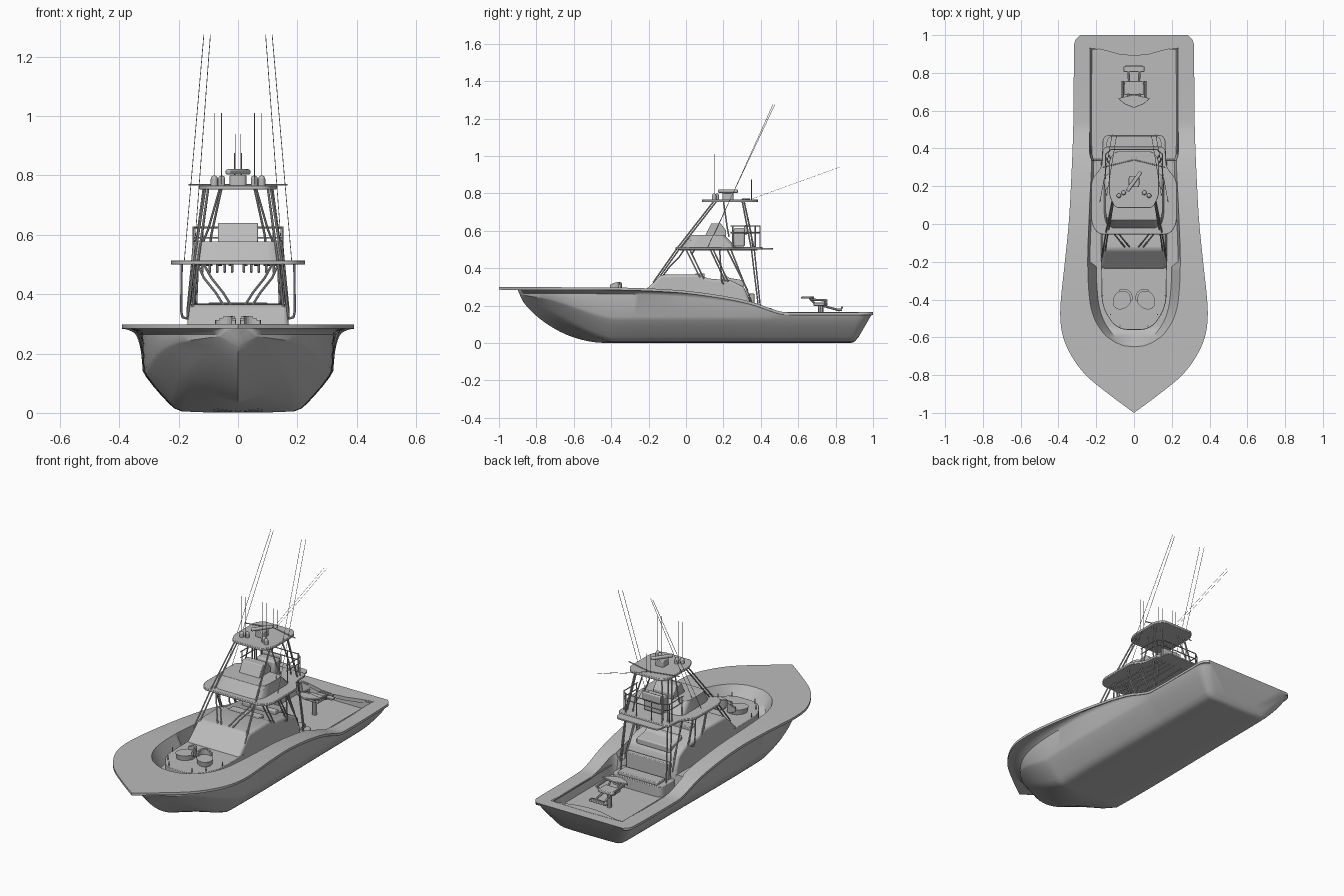
import bpy, bmesh, math
from mathutils import Vector, Matrix

if "Cube" in bpy.data.objects:
    bpy.data.objects.remove(bpy.data.objects["Cube"])

grey = bpy.data.materials.new("light grey")
grey.diffuse_color = (0.5, 0.5, 0.5, 1)
grey.use_nodes = True
grey.node_tree.nodes["Principled BSDF"].inputs["Base Color"].default_value = grey.diffuse_color


def finish(name, bm):
    bmesh.ops.recalc_face_normals(bm, faces=bm.faces)
    me = bpy.data.meshes.new(name)
    bm.to_mesh(me)
    bm.free()
    me.materials.append(grey)
    ob = bpy.data.objects.new(name, me)
    bpy.context.collection.objects.link(ob)
    return ob


def bevel(ob, w, seg=2):
    m = ob.modifiers.new("bevel", 'BEVEL')
    m.width, m.segments, m.limit_method = w, seg, 'ANGLE'


def interp(pts, y, smooth=True):
    """Piecewise value at y, linear or cubic."""
    if y <= pts[0][0]:
        return pts[0][1]
    for i in range(len(pts) - 1):
        (a, va), (b, vb) = pts[i], pts[i + 1]
        if y <= b:
            t = (y - a) / (b - a)
            if not smooth:
                return va + (vb - va) * t
            p, q = pts[max(i - 1, 0)], pts[min(i + 2, len(pts) - 1)]
            ma = (vb - p[1]) / (b - p[0]) * (b - a)
            mb = (q[1] - va) / (q[0] - a) * (b - a)
            return ((2*t**3 - 3*t*t + 1) * va + (t**3 - 2*t*t + t) * ma
                    + (3*t*t - 2*t**3) * vb + (t**3 - t*t) * mb)
    return pts[-1][1]


def slab(name, half, z0, z1, round_r=0.0, top=None, edge=0.003):
    """Mirrored half outline (front to back) extruded upward; top may differ."""
    def full(h):
        return h + [(-x, y) for x, y in reversed(h) if x > 1e-6]
    bm = bmesh.new()
    lo = [bm.verts.new((x, y, z0)) for x, y in full(half)]
    hi = [bm.verts.new((x, y, z1)) for x, y in full(top or half)]
    n = len(lo)
    bm.faces.new(lo)
    bm.faces.new(hi)
    for i in range(n):
        j = (i + 1) % n
        bm.faces.new((lo[i], lo[j], hi[j], hi[i]))
    if round_r:
        es = [bm.edges.get((a, b)) for a, b in zip(lo, hi) if abs(a.co.x) > 1e-6]
        bmesh.ops.bevel(bm, geom=es, offset=round_r, segments=4, profile=0.5, affect='EDGES')
    ob = finish(name, bm)
    if edge:
        bevel(ob, edge)
    return ob


def prism(name, prof, w, taper=0.0, edge=0.01):
    """Side profile (y, z) extruded across x, narrowing with height."""
    z0 = min(z for _, z in prof)
    bm = bmesh.new()
    s = [[bm.verts.new((k * (w - taper * (z - z0)), y, z)) for y, z in prof] for k in (1, -1)]
    for v in s:
        bm.faces.new(v)
    for i in range(len(prof)):
        j = (i + 1) % len(prof)
        bm.faces.new((s[0][i], s[0][j], s[1][j], s[1][i]))
    ob = finish(name, bm)
    bevel(ob, edge, 3)
    return ob


def box(name, c, size, edge=0.004, turn=0.0):
    bm = bmesh.new()
    bmesh.ops.create_cube(bm, size=1, matrix=Matrix.Translation(c) @ Matrix.Rotation(turn, 4, 'Z')
                          @ Matrix.Diagonal((*size, 1)))
    ob = finish(name, bm)
    bevel(ob, edge)
    return ob


def tubes(name, paths, r=0.004, mirror=True):
    bm = bmesh.new()
    for path in paths:
        for s in ((1, -1) if mirror else (1,)):
            pts = [Vector((x * s, y, z)) for x, y, z in path]
            for a, b in zip(pts, pts[1:]):
                d = b - a
                m = Matrix.Translation((a + b) / 2) @ d.to_track_quat('Z', 'Y').to_matrix().to_4x4()
                bmesh.ops.create_cone(bm, cap_ends=True, segments=8, radius1=r, radius2=r,
                                      depth=d.length + r * 0.6, matrix=m)
    return finish(name, bm)


# Hull with flared deck edge and sunken well, lofted along y
SHEER_W = [(-1, 0), (-.9, .135), (-.8, .255), (-.7, .33), (-.6, .375), (-.5, .39), (-.4, .387),
           (-.2, .366), (0, .346), (.2, .334), (.5, .322), (.93, .317), (.97, .312), (1, .285)]
HULL_W = [(-.9, 0), (-.87, .07), (-.8, .16), (-.7, .24), (-.6, .285), (-.45, .315), (-.2, .325),
          (0, .325), (.5, .317), (.92, .311), (.97, .3), (1, .268)]
SHEER_Z = [(-1, .299), (-.4, .297), (-.2, .292), (0, .279), (.2, .252), (.35, .22), (.46, .182), (.53, .165), (1, .165)]
KEEL_Z = [(-.9, .285), (-.87, .22), (-.8, .145), (-.7, .075), (-.6, .03), (-.5, .006), (-.42, .001),
          (.92, .001), (.96, .004), (.985, .014), (1, .034)]
LIP = [(-.88, .034), (0, .034), (.5, .018), (1, .018)]
WELL_W = [(-.65, 0), (-.645, .05), (-.62, .11), (-.58, .16), (-.5, .21), (-.4, .235), (-.2, .245),
          (.1, .235), (.34, .225), (.36, .235), (1, .235)]
FLOOR_Z = [(-.65, .298), (-.56, .2), (.335, .2), (.345, .11), (.928, .11), (.932, .165), (1, .165)]
SECTION = [(0, 0), (.35, .001), (.58, .004), (.66, .014), (.72, .032), (.80, .06), (.88, .09), (.95, .12), (.985, .14)]


def station(y):
    ws, zs = interp(SHEER_W, y), interp(SHEER_Z, y)
    wh = max(0, interp(HULL_W, y))
    top = zs - (interp(LIP, y, False) if y > -.88 else .014)
    zk = min(max(.001, interp(KEEL_Z, y)), top)
    if y < -.899:
        zk = top = zs - .014
    k = min(1, (top - zk) / .15)
    vee = min(1, max(0, (-.4 - y) / .4))
    rake = max(0, (y - .75) / .25) ** 2 * .58
    pts = [(wh * f, zk + d * k * (1 - vee) + f * .85 * (top - zk) * vee) for f, d in SECTION] + [(wh, top)]
    flare = max(0, ws - wh)
    pts += [(wh + flare * .2, top + (zs - .014 - top) * .6), (wh + flare * .62, zs - .014)]
    pts = [(x, y - rake * (zs - z), z) for x, z in pts]
    wi = min(max(0, interp(WELL_W, y)), ws)
    zf = min(interp(FLOOR_Z, y, False), zs)
    wf = max(0, wi - (.045 if y < -.2 else .012)) if y > -.65 else 0
    return pts + [(ws, y, zs - .014), (ws, y, zs), (wi, y, zs), (wf, y, zf), (0, y, zf)]


ys = sorted({round(-1 + i * .025, 4) for i in range(81)}
            | {-.99, -.89, -.885, -.87, -.86, -.645, -.64, -.63, .335, .345, .928, .932, .96, .985, .993})
bm = bmesh.new()
for s in (1, -1):
    rows = [[bm.verts.new((x * s, y, z)) for x, y, z in station(y)] for y in ys]
    for a, b in zip(rows, rows[1:]):
        for i in range(len(a) - 1):
            bm.faces.new((a[i], a[i + 1], b[i + 1], b[i]))
    bm.faces.new(rows[-1])
bmesh.ops.remove_doubles(bm, verts=bm.verts, dist=.0004)
bmesh.ops.dissolve_degenerate(bm, dist=.0003, edges=bm.edges)
finish("hull", bm)
slab("transom_cover", [(0, .89), (.08, .898), (.15, .918), (.2, .93), (.236, .934), (0, .94)], .145, .166, edge=0)

# Cabin, forward platform and stepped rear seating
slab("forward_platform", [(.09, -.56), (.17, -.44), (.175, -.15)], .19, .265, .05)
prism("cabin", [(-.24, .2), (-.24, .262), (-.2, .3), (-.135, .365), (.06, .368), (.12, .345),
                (.24, .335), (.31, .3), (.34, .23), (.34, .11), (.0, .11)], .178, .04, .014)
slab("rear_lounge", [(.17, .33), (.165, .47)], .1, .17, .03)
box("lounge_cushion", (0, .42, .178), (.26, .075, .02))
box("lounge_back", (0, .35, .215), (.28, .03, .1))
prism("upper_bench", [(.19, .33), (.19, .362), (.215, .362), (.23, .348), (.31, .335), (.31, .3)], .11, edge=.006)
box("inner_seat", (0, .075, .36), (.2, .05, .024))
tubes("platform_posts", [[(x, y, .26), (x, y, .29)] for x, y in
                         ((.075, -.54), (.125, -.48), (.165, -.38))], .003)

# Two bow chairs facing outward
for s, side in ((1, "right"), (-1, "left")):
    bm = bmesh.new()
    rot = Matrix.Translation((s * .062, -.4, .28)) @ Matrix.Rotation(s * .7, 4, 'Z')
    bmesh.ops.create_cone(bm, cap_ends=True, segments=20, radius1=.045, radius2=.05, depth=.03,
                          matrix=rot @ Matrix.Diagonal((.9, 1.15, 1, 1)))
    for a in range(-3, 4):
        t = math.pi / 2 + a * .3
        m = rot @ Matrix.Translation((.044 * math.cos(t), .052 * math.sin(t), .018)) @ Matrix.Rotation(t, 4, 'Z')
        h = .056 - .003 * a * a
        bmesh.ops.create_cube(bm, size=1, matrix=m @ Matrix.Diagonal((.014, .017, h, 1)))
    finish("bow_chair_" + side, bm)

# Hardtop with posts
slab("hardtop", [(.19, -.055), (.226, .0), (.226, .235), (.172, .30), (.165, .41)], .5, .514, .025)
slab("rear_step", [(.15, .39), (.14, .465)], .5, .508, .025, edge=0)
tubes("hardtop_posts", [
    [(.15, .0, .5), (.165, .075, .35)], [(.155, .02, .5), (.17, .095, .345)],
    [(.15, .13, .5), (.165, .21, .33)], [(.155, .145, .5), (.17, .225, .33)],
    [(.14, .22, .5), (.15, .33, .28)], [(.145, .24, .5), (.155, .35, .22)],
    [(.19, .18, .5), (.191, .19, .34), (.187, .195, .322), (.17, .2, .318)],
    [(.115, -.01, .5), (.09, -.04, .455), (.05, -.09, .405), (.025, -.12, .365)],
    [(.135, -.01, .5), (.115, -.04, .455), (.075, -.09, .405), (.05, -.12, .365)]])
tubes("overhead_rod_holders", [[(x, .05, .505), (x, .03, .475)] for x in (.02, .045, .07, .095, .12)])
tubes("hardtop_ribs", [[(x, -.03, .498), (x * .8, .38, .498)] for x in (.03, .07, .11, .15)], .003)

# Upper bridge
slab("bridge_coaming", [(.13, -.025), (.158, .02), (.158, .27)], .51, .578, .03,
     top=[(.125, .02), (.152, .045), (.152, .205)], edge=.006)
prism("bridge_console", [(.1, .57), (.135, .64), (.185, .64), (.215, .6), (.215, .57)], .067, edge=.004)
box("bridge_seat", (0, .285, .565), (.12, .06, .1), .01)
box("bridge_seat_back", (0, .32, .605), (.12, .018, .05), .006)
tubes("bridge_rail", [[(.15, .24, z), (.15, .37, z), (.12, .395, z), (0, .395, z)] for z in (.59, .625)]
      + [[(x, y, .5), (x, y, .628)] for x, y in ((.15, .25), (.15, .37), (.12, .395), (.05, .395))], .003)

# Tower legs and top
tubes("tower_legs", [
    [(.11, .15, .76), (.148, -.045, .51), (.17, -.175, .325)],
    [(.1, .165, .76), (.135, -.03, .51), (.155, -.155, .335)],
    [(.115, .3, .76), (.15, .35, .5), (.165, .385, .21)],
    [(.1, .31, .76), (.135, .365, .5), (.15, .4, .17)],
    [(.06, .2, .76), (.1, .22, .62), (.12, .23, .57)],
    [(.055, .31, .76), (.09, .345, .6), (.1, .36, .5)]])
slab("tower_top", [(.1, .085), (.132, .15), (.132, .34), (.1, .385)], .753, .767, .02)
tubes("tower_spreader", [[(0, .34, .769), (.165, .3, .769)]], .003)

# Radar, domes, antennas and outriggers
slab("radar_base", [(.028, .195), (.028, .255)], .765, .802, .012)
box("radar_bar", (0, .225, .812), (.125, .02, .018), .006, .95)
bm = bmesh.new()
for x, y in ((.08, .15), (.055, .165), (-.08, .15), (-.055, .165)):
    bmesh.ops.create_cone(bm, cap_ends=True, segments=16, radius1=.012, radius2=.012, depth=.022,
                          matrix=Matrix.Translation((x, y, .777)))
    bmesh.ops.create_uvsphere(bm, u_segments=16, v_segments=8, radius=.012,
                              matrix=Matrix.Translation((x, y, .788)))
finish("domes", bm)
tubes("antennas", [[(.08, .15, .77), (.08, .15, 1.01)], [(.055, .15, .77), (.055, .15, 1.01)],
                   [(.012, .35, .765), (.012, .35, .875)]], .0016)
tubes("outriggers", [[(.182, .11, .5), (.115, .475, 1.275)], [(.15, .12, .51), (.093, .465, 1.275)]], .0012)
tubes("rear_poles", [[(.008, .35, .77), (.008, .82, .94)]], .0007)

# Aft cockpit coaming rail
tubes("cockpit_rail", [[(.232, .36, .162), (.232, .928, .16), (.19, .928, .16)]], .005)

# Fighting chair
tubes("chair_pedestal", [[(0, .72, .1), (0, .72, .205)]], .014, False)
box("chair_seat", (0, .72, .208), (.1, .075, .018))
slab("chair_back", [(0, .615), (.05, .635), (.085, .665), (0, .685)], .238, .248, edge=.002)
tubes("chair_arms", [[(.06, .755, .228), (.06, .67, .232), (.04, .66, .242)],
                     [(.05, .745, .205), (.06, .745, .23)], [(.03, .69, .21), (.03, .66, .242)],
                     [(.025, .73, .2), (.03, .82, .175)]], .006)
box("footrest", (0, .82, .178), (.11, .03, .012), .003)
box("footrest_bar", (0, .835, .19), (.09, .01, .01), .002)

# Smooth shading with sharp edges kept
for ob in bpy.context.scene.objects:
    ob.select_set(True)
    bpy.context.view_layer.objects.active = ob
bpy.ops.object.shade_smooth_by_angle(angle=math.radians(35))
